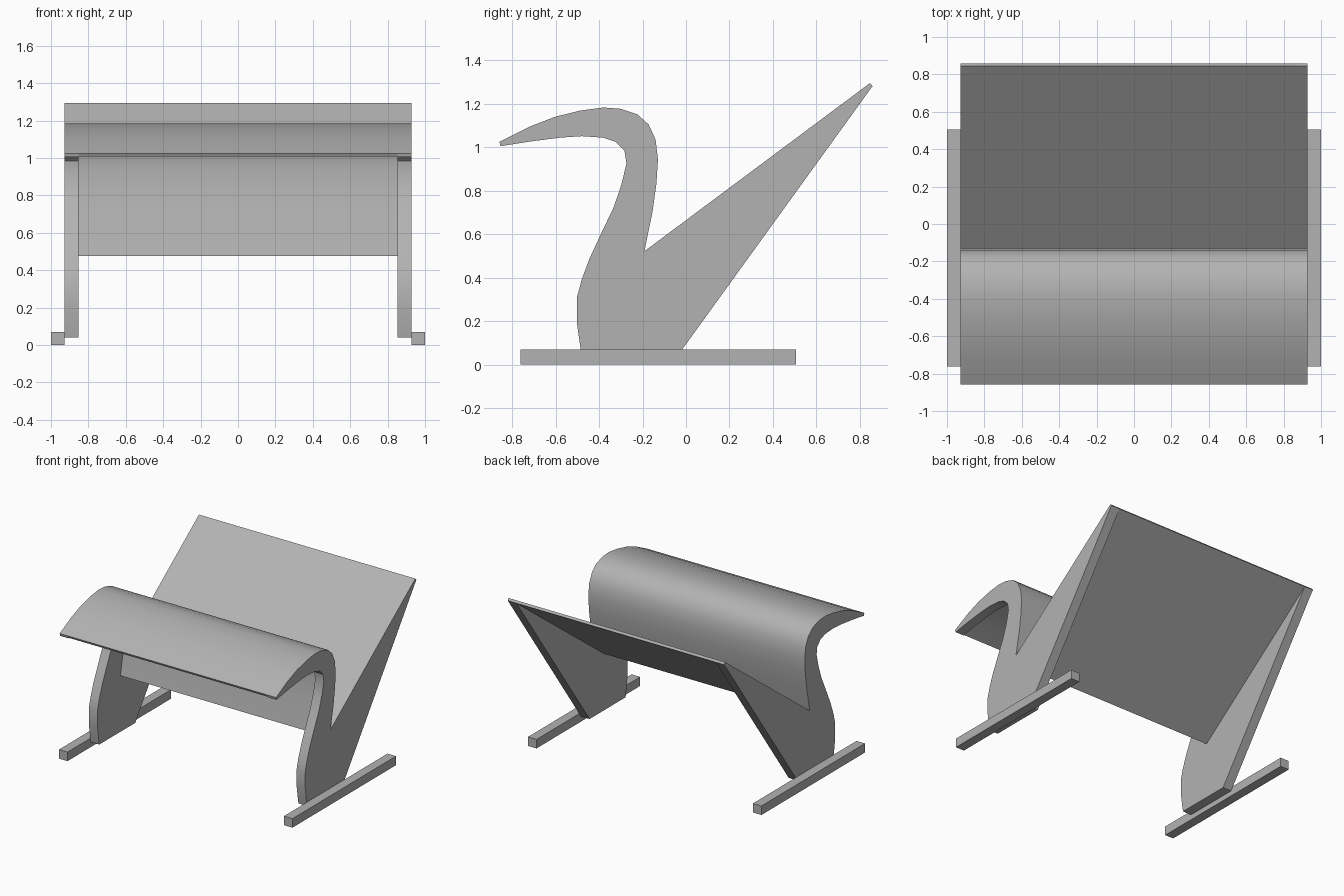
import bpy, bmesh, math
from mathutils import Vector

if "Cube" in bpy.data.objects:
    bpy.data.objects.remove(bpy.data.objects["Cube"])

# Mid-grey finish shared by every part
grey = bpy.data.materials.new("mid_grey")
grey.diffuse_color = (0.45, 0.45, 0.45, 1)
grey.use_nodes = True
grey.node_tree.nodes["Principled BSDF"].inputs["Base Color"].default_value = grey.diffuse_color


def extrude_profile(name, pts, x0, x1):
    """Extrude a closed (y, z) outline along x."""
    bm = bmesh.new()
    face = bm.faces.new([bm.verts.new((x0, y, z)) for y, z in pts])
    ext = bmesh.ops.extrude_face_region(bm, geom=[face])["geom"]
    verts = [g for g in ext if isinstance(g, bmesh.types.BMVert)]
    bmesh.ops.translate(bm, verts=verts, vec=(x1 - x0, 0, 0))
    bmesh.ops.recalc_face_normals(bm, faces=bm.faces[:])
    mesh = bpy.data.meshes.new(name)
    bm.to_mesh(mesh)
    bm.free()
    mesh.materials.append(grey)
    ob = bpy.data.objects.new(name, mesh)
    bpy.context.collection.objects.link(ob)
    bpy.ops.object.select_all(action='DESELECT')
    ob.select_set(True)
    bpy.context.view_layer.objects.active = ob
    bpy.ops.object.shade_smooth_by_angle(angle=math.radians(35))
    return ob


def offset_right(pts, t):
    """Mitred offset of an open polyline to its right-hand side."""
    p = [Vector(q) for q in pts]
    normals = []
    for a, b in zip(p, p[1:]):
        d = (b - a).normalized()
        normals.append(Vector((d.y, -d.x)))
    out = []
    for i, q in enumerate(p):
        n0 = normals[max(i - 1, 0)]
        n1 = normals[min(i, len(normals) - 1)]
        out.append(tuple(q + (n0 + n1) * (t / (1 + n0.dot(n1)))))
    return out


# Upper line: curved front lip, down the neck to the notch, up the slope
upper = [(-0.858, 1.025), (-0.72, 1.095), (-0.60, 1.141), (-0.485, 1.169),
         (-0.379, 1.183), (-0.301, 1.177), (-0.223, 1.151), (-0.172, 1.105),
         (-0.14, 1.036), (-0.129, 0.944), (-0.136, 0.833), (-0.154, 0.704),
         (-0.191, 0.522), (0.846, 1.295)]
# Lower line: back tip, foot, then up the front of the neck to the lip
lower = [(0.858, 1.281), (-0.039, 0.04), (-0.479, 0.04), (-0.485, 0.074),
         (-0.501, 0.184), (-0.501, 0.313), (-0.48, 0.391), (-0.444, 0.488),
         (-0.384, 0.617), (-0.333, 0.723), (-0.297, 0.829), (-0.274, 0.925),
         (-0.283, 0.985), (-0.324, 1.025), (-0.379, 1.044), (-0.48, 1.051),
         (-0.582, 1.044), (-0.72, 1.026), (-0.853, 1.005)]
rail = [(-0.762, 0), (0.505, 0), (0.505, 0.07), (-0.762, 0.07)]

# Thin folded sheet across the full width
extrude_profile("folded_sheet", upper + offset_right(upper, 0.02)[::-1],
                -0.927, 0.927)

# Side panels and floor rails
for side, s in (("left", -1), ("right", 1)):
    extrude_profile(side + "_side_panel", upper + lower, s * 0.853, s * 0.927)
    extrude_profile(side + "_floor_rail", rail, s * 0.927, s * 1.0)
